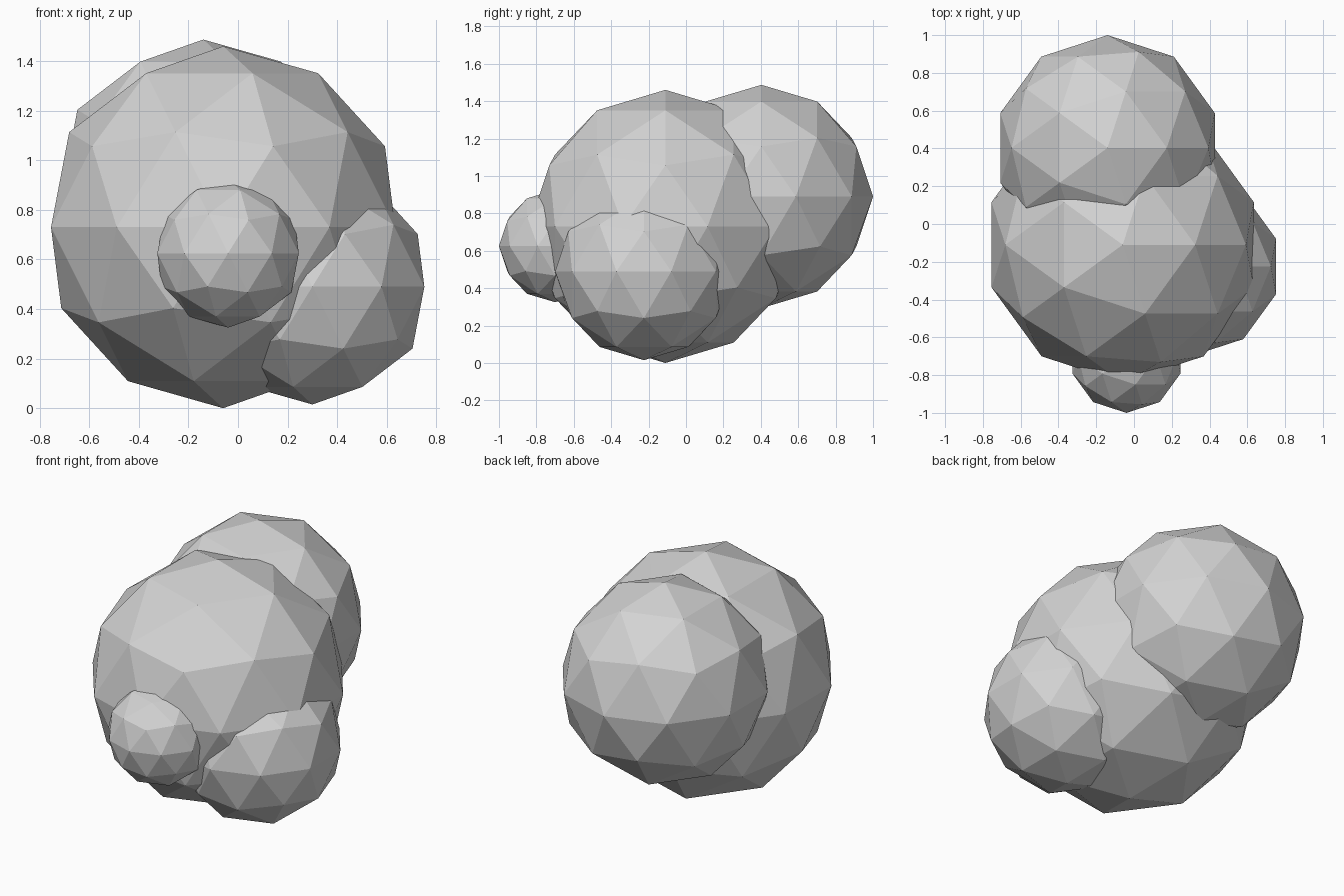
import bpy

# Remove the default object
cube = bpy.data.objects.get("Cube")
if cube:
    bpy.data.objects.remove(cube, do_unlink=True)

# Single plain stone colour
grey = bpy.data.materials.new("light_grey")
grey.use_nodes = True
colour = (0.65, 0.65, 0.65, 1)
grey.diffuse_color = colour
bsdf = next(n for n in grey.node_tree.nodes if n.type == "BSDF_PRINCIPLED")
bsdf.inputs["Base Color"].default_value = colour


def lobe(name, centre, radius):
    """Faceted ball with flat faces."""
    bpy.ops.mesh.primitive_ico_sphere_add(subdivisions=2, radius=radius, location=centre)
    ball = bpy.context.object
    ball.name = ball.data.name = name
    ball.data.materials.append(grey)
    bpy.ops.object.shade_flat()
    return ball


# Overlapping balls forming the cluster
lobe("main_body", (-0.06, -0.11, 0.73), 0.73)
lobe("back_lobe", (-0.14, 0.403, 0.89), 0.597)
lobe("left_side_lobe", (0.30, -0.225, 0.49), 0.475)
lobe("front_lobe", (-0.04, -0.70, 0.625), 0.30)
